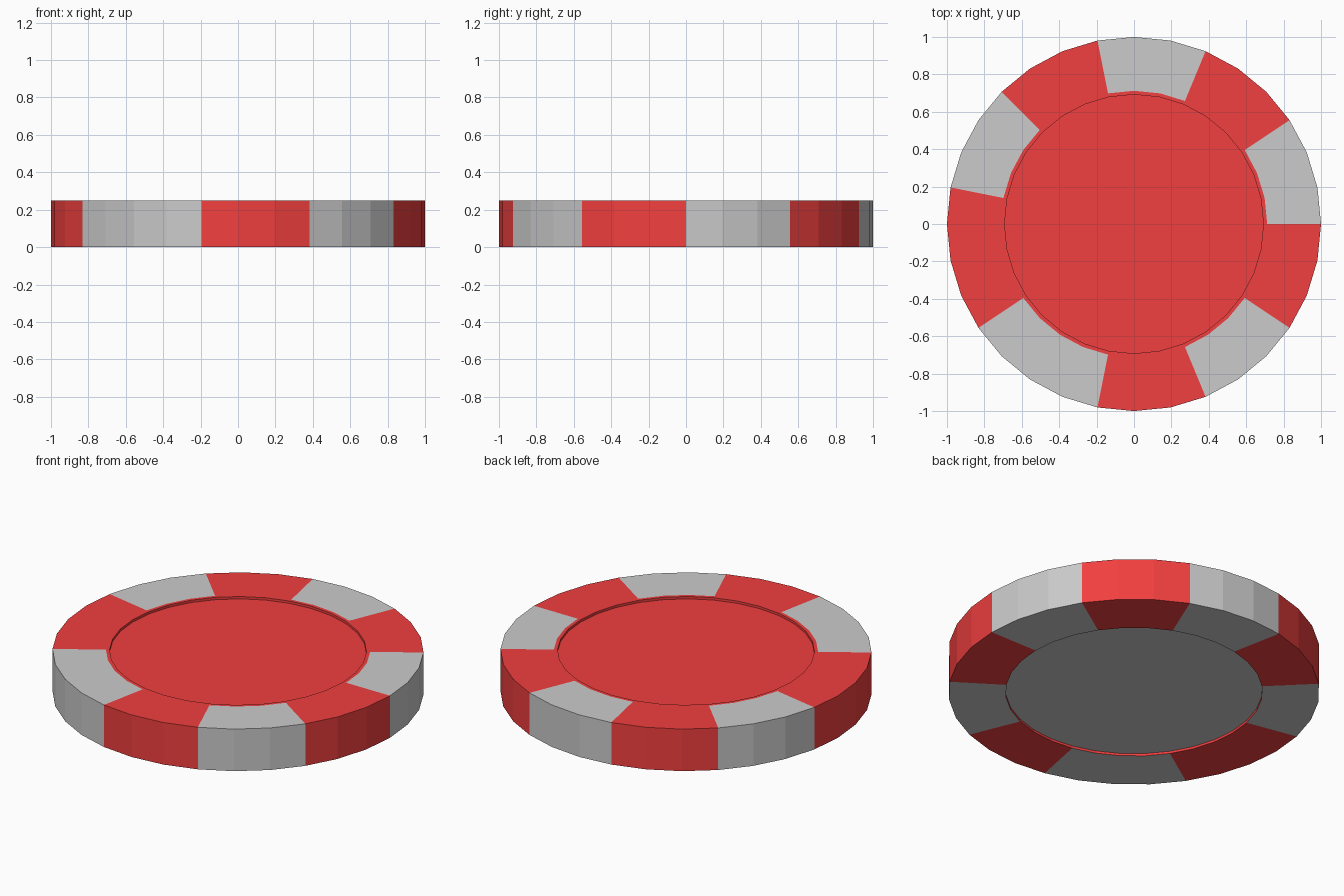
import bpy, bmesh
from math import cos, sin, tau

if "Cube" in bpy.data.objects:
    bpy.data.objects.remove(bpy.data.objects["Cube"])

SIDES = 32
HEIGHT = 0.25
RECESS = 0.014
R_OUT, R_LIP, R_DISC = 1.0, 0.712, 0.692

# Edge stripes around the rim, counted in sides from +x: grey, red, grey, ...
RUNS = [3, 3, 3, 3, 3, 4, 4, 3, 3, 3]
is_grey = [i % 2 == 0 for i, n in enumerate(RUNS) for _ in range(n)]
ALL = range(SIDES)
GREY = [i for i in ALL if is_grey[i]]
RED = [i for i in ALL if not is_grey[i]]

red = bpy.data.materials.new("red")
red.diffuse_color = (0.88, 0.05, 0.05, 1)
red.use_nodes = True
red.node_tree.nodes["Principled BSDF"].inputs["Base Color"].default_value = red.diffuse_color


def point(r, z, i):
    a = tau * i / SIDES
    return (r * cos(a), r * sin(a), z)


def sweep(bm, profile, sides):
    """Sweep an (r, z) profile, listed top to bottom outside, over the given sides."""
    for (r0, z0), (r1, z1) in zip(profile, profile[1:]):
        for i in sides:
            corners = [(r0, z0, i), (r1, z1, i), (r1, z1, i + 1), (r0, z0, i + 1)]
            bm.faces.new([bm.verts.new(point(*c)) for c in corners])


def disc(bm, r, z, up):
    ring = [bm.verts.new(point(r, z, i)) for i in ALL]
    bm.faces.new(ring if up else ring[::-1])


def finish(bm, name, material=None):
    bmesh.ops.remove_doubles(bm, verts=bm.verts, dist=1e-5)
    mesh = bpy.data.meshes.new(name)
    bm.to_mesh(mesh)
    bm.free()
    if material:
        mesh.materials.append(material)
    bpy.context.collection.objects.link(bpy.data.objects.new(name, mesh))


# Rim section: top face, outer wall, bottom face
rim = [(R_LIP, HEIGHT), (R_OUT, HEIGHT), (R_OUT, 0), (R_DISC, 0)]

# Red body: red rim stripes, thin top lip, both recess walls, top disc
bm = bmesh.new()
sweep(bm, rim, RED)
sweep(bm, [(R_DISC, HEIGHT - RECESS), (R_DISC, HEIGHT), (R_LIP, HEIGHT)], ALL)
sweep(bm, [(R_DISC, 0), (R_DISC, RECESS)], ALL)
disc(bm, R_DISC, HEIGHT - RECESS, True)
finish(bm, "chip_body", red)

# Grey rim stripes
bm = bmesh.new()
sweep(bm, rim, GREY)
finish(bm, "edge_stripes")

# Grey recessed underside
bm = bmesh.new()
disc(bm, R_DISC, RECESS, False)
finish(bm, "bottom_disc")
